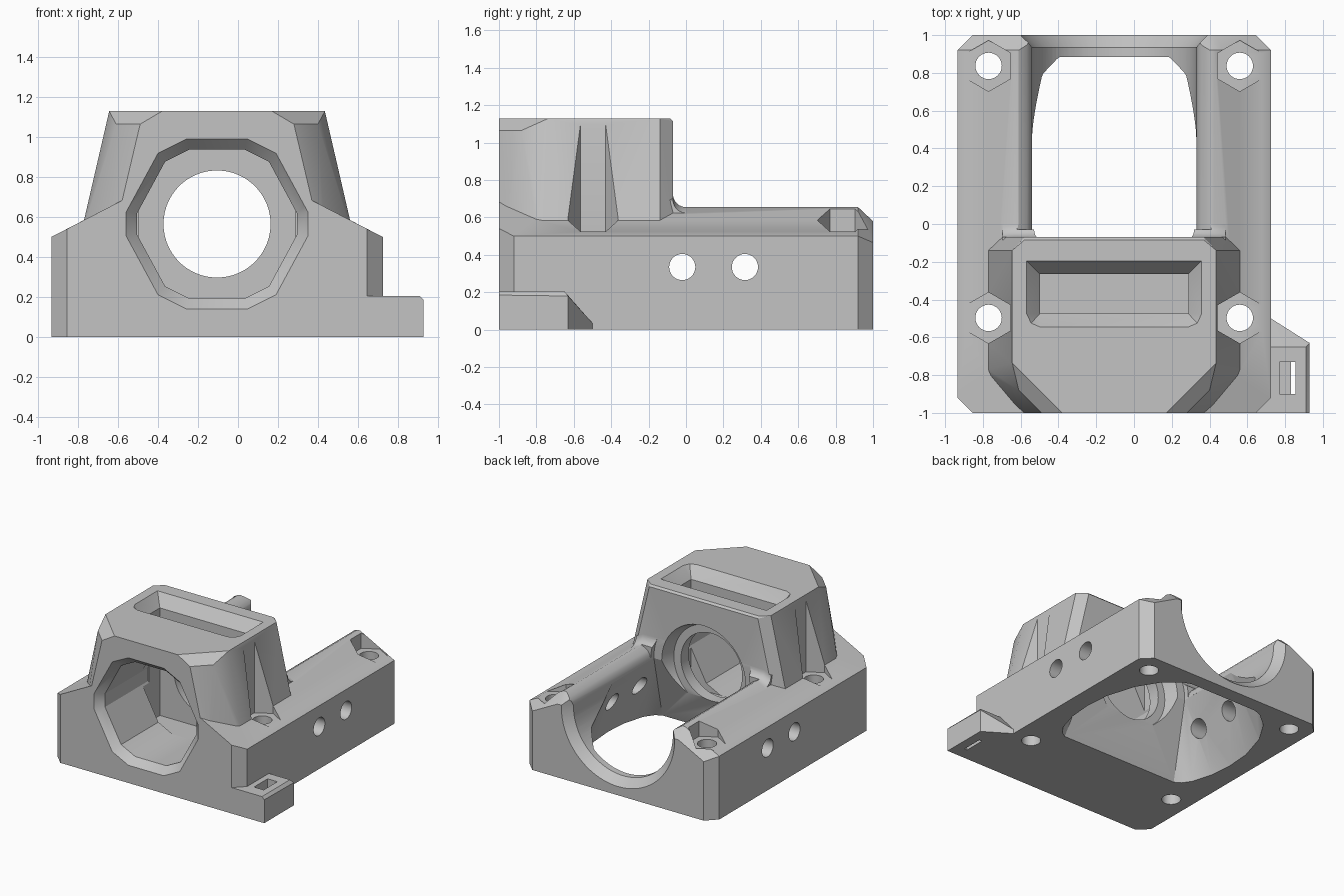
import bpy, bmesh, math
from mathutils import Matrix, Vector

cube = bpy.data.objects.get("Cube")
if cube:
    bpy.data.objects.remove(cube)

CX = -0.105      # symmetry plane of the housing
BORE_Z = 0.565   # height of the main axis

grey = bpy.data.materials.new("plain grey")
grey.use_nodes = True
grey.diffuse_color = (0.55, 0.55, 0.55, 1)
grey.node_tree.nodes["Principled BSDF"].inputs["Base Color"].default_value = (0.55, 0.55, 0.55, 1)


def finish(name, bm):
    bmesh.ops.recalc_face_normals(bm, faces=bm.faces)
    mesh = bpy.data.meshes.new(name)
    bm.to_mesh(mesh)
    bm.free()
    mesh.materials.append(grey)
    obj = bpy.data.objects.new(name, mesh)
    bpy.context.collection.objects.link(obj)
    return obj


def hull(name, points, mirror=True):
    """Convex solid; mirrored points are measured from the symmetry plane."""
    bm = bmesh.new()
    for x, y, z in points:
        for s in ((1, -1) if mirror else (1,)):
            bm.verts.new((CX + s * x if mirror else x, y, z))
    res = bmesh.ops.convex_hull(bm, input=bm.verts)
    junk = set(res["geom_interior"] + res["geom_unused"])
    bmesh.ops.delete(bm, geom=[v for v in junk if isinstance(v, bmesh.types.BMVert)], context="VERTS")
    bmesh.ops.dissolve_limit(bm, angle_limit=0.01, verts=bm.verts, edges=bm.edges)
    return finish(name, bm)


def box(name, lo, hi):
    return hull(name, [(x, y, z) for x in (lo[0], hi[0]) for y in (lo[1], hi[1])
                       for z in (lo[2], hi[2])], False)


def rod(name, start, end, r1, r2=None, sides=64):
    """Cylinder or cone between two points."""
    a, b = Vector(start), Vector(end)
    axis = b - a
    rot = axis.to_track_quat("Z", "Y").to_matrix().to_4x4()
    bm = bmesh.new()
    bmesh.ops.create_cone(bm, cap_ends=True, segments=sides, radius1=r1,
                          radius2=r1 if r2 is None else r2, depth=axis.length,
                          matrix=Matrix.Translation((a + b) / 2) @ rot)
    return finish(name, bm)


def combine(target, tool, operation="DIFFERENCE"):
    mod = target.modifiers.new("combine", "BOOLEAN")
    mod.operation, mod.solver, mod.object = operation, "EXACT", tool
    bpy.context.view_layer.objects.active = target
    bpy.ops.object.modifier_apply(modifier=mod.name)
    bpy.data.objects.remove(tool)


# Base block with cut corners and sloping shoulders
housing = hull("housing", [
    (0.75, -1, 0), (0.75, -1, 0.541), (0.83, -0.92, 0), (0.83, -0.92, 0.5),
    (0.53, -1, 0.655), (0.53, 0.92, 0.655), (0.53, 1, 0.58),
    (0.83, 0.92, 0), (0.83, 0.92, 0.5), (0.75, 1, 0), (0.75, 1, 0.466)])
combine(housing, hull("front_shoulder", [(x, y, z) for y in (-1, -0.6) for x, z in
                                         ((0.53, 0.4), (0.53, 0.655), (0.47, 0.686))]), "UNION")

# Tapered tower
tower = hull("tower", [
    (0.275, -1, 1.13), (0.54, -0.735, 1.13), (0.54, -0.14, 1.13), (0.475, -0.085, 1.13),
    (0.385, -1, 1.065), (0.505, -0.88, 1.065), (0.475, -0.07, 1.115),
    (0.53, -1, 0.45), (0.6, -0.9, 0.45), (0.697, -0.78, 0.45),
    (0.697, -0.14, 0.45), (0.632, -0.07, 0.45)])
combine(housing, tower, "UNION")

# Hollow fillet behind the tower, dropping with the shoulders
arc = [(-0.07 * math.cos(t), 0.725 - 0.07 * math.sin(t)) for t in [i * math.pi / 12 for i in range(7)]]
ring = [(-0.1, 0.725)] + arc + [(0, 0.55), (-0.1, 0.55)]
bm = bmesh.new()
loops = [[bm.verts.new((CX + x, y, z - drop)) for y, z in ring]
         for x, drop in ((-0.59, 0.031), (-0.53, 0), (0.53, 0), (0.59, 0.031))]
for a, b in zip(loops, loops[1:]):
    for i in range(len(ring)):
        bm.faces.new((a[i - 1], a[i], b[i], b[i - 1]))
bm.faces.new(loops[0])
bm.faces.new(loops[-1])
combine(housing, finish("tower_fillet", bm), "UNION")

# Side tab with a sloping rear end and its slot
tab = hull("tab", [(x, y, z) for x, y, top in
                   ((0.64, -1, 0.205), (0.91, -1, 0.205), (0.93, -1, 0.185), (0.64, -0.65, 0.205),
                    (0.91, -0.65, 0.205), (0.93, -0.63, 0.18), (0.725, -0.5, 0.035), (0.64, -0.5, 0.035))
                   for z in (0, top)], False)
combine(housing, tab, "UNION")
combine(housing, box("tab_recess", (0.77, -0.9, 0.08), (0.855, -0.73, 0.3)))
combine(housing, box("tab_slot", (0.83, -0.9, -0.1), (0.855, -0.73, 0.3)))

# Front pocket with a chamfered many-sided mouth
half = [(0.155, 0.425), (0.295, 0.355), (0.455, 0.06)]
mouth = half + [(x, -z) for x, z in half]


def section(scale, y):
    return [(x * scale, y, BORE_Z + z * scale) for x, z in mouth]


combine(housing, hull("pocket_mouth", section(1.02, -1.01) + section(0.88, -0.94)))
combine(housing, hull("pocket", section(0.88, -0.96) + section(0.88, -0.4)))

# Through hole, rear dish, main bore and rear bore chamfer
for name, y0, y1, r1, r2 in (("through_hole", -0.6, 0.1, 0.268, 0.268),
                             ("rear_dish", -0.17, -0.06, 0.33, 0.37),
                             ("main_bore", -0.07, 1.1, 0.435, 0.435),
                             ("bore_chamfer", 0.93, 1.01, 0.43, 0.505)):
    combine(housing, rod(name, (CX, y0, BORE_Z), (CX, y1, BORE_Z), r1, r2, 96))

# Rounded inner edges of the rails
for low, high in (((0.434, 0.565), (0.446, 0.61)), ((0.441, 0.6), (0.468, 0.637)),
                  ((0.455, 0.625), (0.515, 0.66))):
    combine(housing, hull("rail_edge", [(x, y, z) for y in (-0.03, 1.1) for x, z in
                                        (low, high, (high[0], 0.8))]))

# Round fan opening in the floor, blending up into the bore
combine(housing, hull("floor_opening", [
    (0.52, -0.3, -0.02), (0.57, -0.27, -0.02), (0.62, -0.2, -0.02), (0.67, -0.03, -0.02),
    (0.685, 0.15, -0.02), (0.67, 0.35, -0.02), (0.6, 0.58, -0.02), (0.49, 0.76, -0.02),
    (0.37, 0.86, -0.02), (0.3, 0.885, -0.02),
    (0.435, -0.07, 0.56), (0.435, 0.45, 0.56), (0.41, 0.62, 0.45), (0.36, 0.8, 0.4), (0.28, 0.885, 0.3)]))

# Funnel-shaped slot in the tower top, running down into the front pocket
rim = [(0.463, -0.195), (0.463, -0.475), (0.44, -0.525), (0.393, -0.545)]
well = [(0.393, -0.265), (0.393, -0.475)]
combine(housing, hull("slot_funnel", [(x, y, z) for z in (1.13, 1.2) for x, y in rim]
                      + [(x, y, 1.04) for x, y in well]))
combine(housing, hull("slot_well", [(x, y, z) for z in (0.19, 1.1) for x, y in well]))

# Hexagonal nut seats with screw holes
for x in (CX - 0.665, CX + 0.665):
    for y in (-0.497, 0.837):
        combine(housing, rod("nut_seat", (x, y, 0.525), (x, y, 1.3), 0.135, sides=6))
        combine(housing, rod("screw_hole", (x, y, -0.1), (x, y, 0.6), 0.07, sides=32))

# Cross holes through both sides
for y in (-0.02, 0.315):
    combine(housing, rod("cross_hole", (-1.2, y, 0.335), (1.2, y, 0.335), 0.07, sides=32))

bpy.ops.object.select_all(action="DESELECT")
housing.select_set(True)
bpy.context.view_layer.objects.active = housing
bpy.ops.object.shade_smooth_by_angle(angle=math.radians(28))
